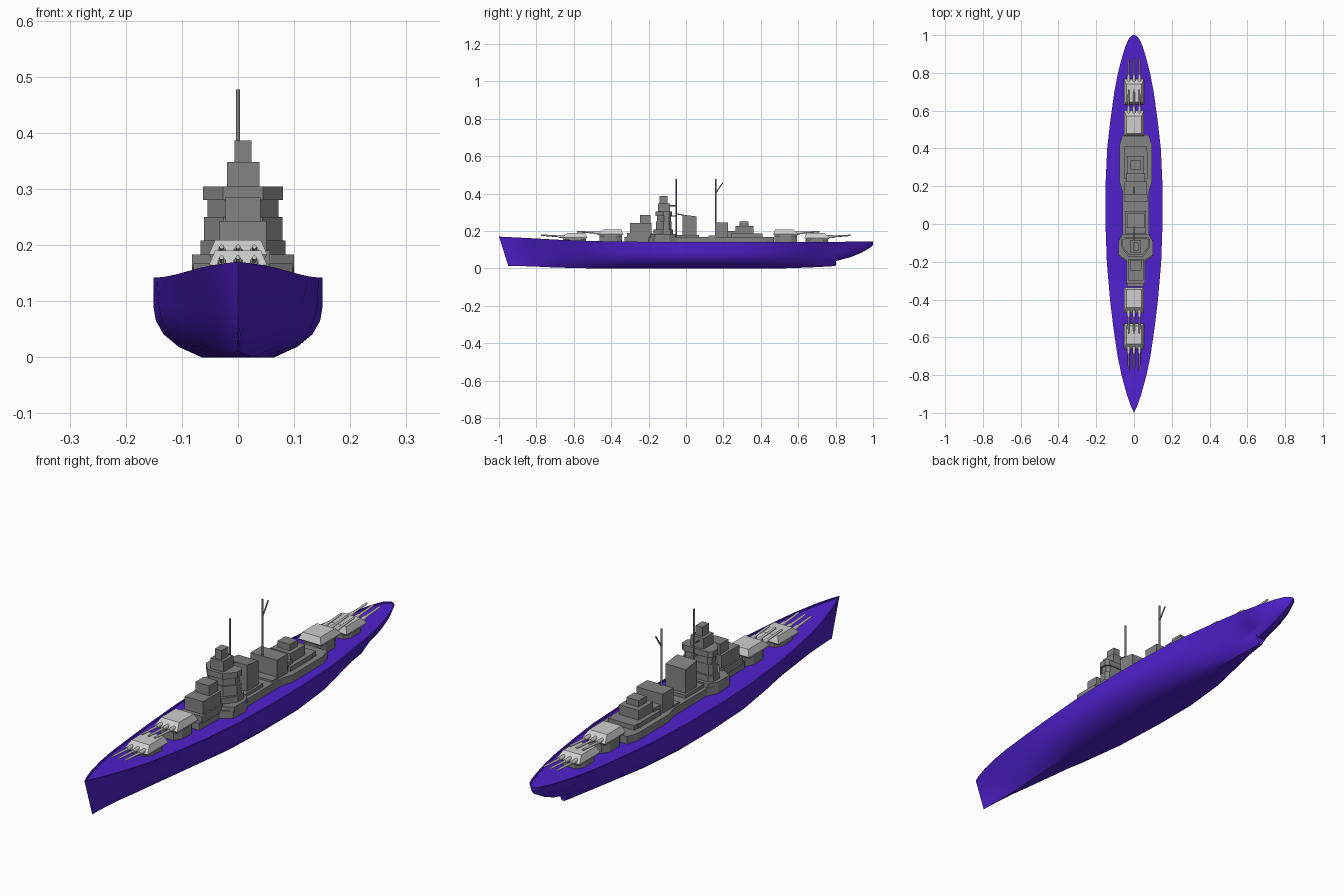
import bpy, bmesh
from mathutils import Vector

cube = bpy.data.objects.get("Cube")
if cube:
    bpy.data.objects.remove(cube, do_unlink=True)


def material(name, rgb):
    m = bpy.data.materials.new(name)
    m.use_nodes = True
    m.diffuse_color = (*rgb, 1)
    m.node_tree.nodes["Principled BSDF"].inputs["Base Color"].default_value = (*rgb, 1)
    return m


PURPLE = material("hull purple", (0.08, 0.015, 0.62))
GREY = material("superstructure grey", (0.23, 0.23, 0.23))
LIGHT = material("turret light grey", (0.62, 0.62, 0.62))
CX = 0.009  # superstructure sits slightly to the left


def loft(name, rings, mat, closed=True, smooth=False):
    """Skin a list of equal-length rings and cap both ends."""
    bm = bmesh.new()
    vs = [[bm.verts.new(p) for p in r] for r in rings]
    n = len(vs[0])
    for a, b in zip(vs, vs[1:]):
        for i in range(n):
            j = (i + 1) % n
            bm.faces.new((a[i], a[j], b[j], b[i]))
    bm.faces.new(vs[0][::-1])
    bm.faces.new(vs[-1])
    bmesh.ops.remove_doubles(bm, verts=bm.verts, dist=0.0001)
    bmesh.ops.recalc_face_normals(bm, faces=bm.faces)
    mesh = bpy.data.meshes.new(name)
    bm.to_mesh(mesh)
    bm.free()
    mesh.materials.append(mat)
    ob = bpy.data.objects.new(name, mesh)
    bpy.context.collection.objects.link(ob)
    if smooth:
        bpy.ops.object.select_all(action='DESELECT')
        ob.select_set(True)
        bpy.context.view_layer.objects.active = ob
        bpy.ops.object.shade_smooth_by_angle(angle=0.6)
    return ob


def prism(name, half, z0, z1, cx=CX, mat=GREY, z1_back=None):
    """Extrude a symmetric plan given as (half width, y) points."""
    outline = [(cx + w, y) for w, y in half] + [(cx - w, y) for w, y in reversed(half)]
    y_max, y_min = max(y for _, y in half), min(y for _, y in half)
    slope = 0 if z1_back is None else (z1_back - z1) / (y_max - y_min)
    return loft(name, [[(x, y, z0) for x, y in outline],
                       [(x, y, z1 + slope * (y - y_min)) for x, y in outline]], mat)


def box(name, w, y0, y1, z0, z1, **kw):
    return prism(name, [(w, y0), (w, y1)], z0, z1, **kw)


def rod(name, a, b, r, mat=GREY, r2=None):
    a, b = Vector(a), Vector(b)
    d = b - a
    bpy.ops.mesh.primitive_cone_add(vertices=10, radius1=r, radius2=r2 or r,
                                    depth=d.length, location=(a + b) / 2)
    ob = bpy.context.object
    ob.name = name
    ob.rotation_euler = d.to_track_quat('Z', 'Y').to_euler()
    ob.data.materials.append(mat)
    bpy.ops.object.shade_smooth_by_angle(angle=0.7)
    return ob


# Hull: stations of (y, half beam, deck height, keel height, fullness)
STATIONS = [
    (-1.0, 0.0, .17, .013, 0), (-.96, .018, .168, .013, 0), (-.9, .039, .165, .012, .03),
    (-.8, .066, .16, .009, .1), (-.7, .087, .154, .005, .25), (-.55, .109, .148, .001, .5),
    (-.4, .127, .144, 0, .75), (-.2, .144, .142, 0, .95), (0, .151, .142, 0, 1),
    (.2, .151, .142, 0, 1), (.4, .142, .142, 0, .85), (.55, .125, .142, .001, .6),
    (.7, .104, .142, .007, .3), (.8, .085, .142, .013, .1), (.803, .084, .142, .04, .35),
    (.88, .064, .143, .06, .45), (.94, .046, .144, .085, .5), (.98, .028, .145, .108, .5),
    (.995, .014, .145, .12, .5), (1.0, .004, .145, .127, .5),
]
FULL = [(.43, 0), (.7, .13), (.88, .29), (.97, .46), (1, .65), (1, 1)]
FINE = [(.03, 0), (.13, .13), (.27, .29), (.43, .46), (.62, .65), (1, 1)]
rings = []
for y, w, top, keel, f in STATIONS:
    rake = .05 * max(0, 1 - (y + 1) / .3)
    half = []
    for (xa, h), (xb, _) in zip(FULL, FINE):
        x = w * (xa * f + xb * (1 - f))
        half.append((x, y + rake * (1 - h), keel + (top - keel) * h))
    # low bulwark around the sunken deck
    inner = max(0, w - .006)
    half += [(inner, y, top), (inner, y, top - .006)]
    rings.append(half + [(-x, yy, z) for x, yy, z in reversed(half)])
loft("hull", rings, PURPLE, smooth=True)

# Deckhouse running along the middle
prism("main_deckhouse", [(.045, -.33), (.045, -.2), (.088, -.17), (.091, -.09), (.07, -.05),
                         (.07, .17), (.085, .22), (.085, .42), (.07, .47)], .13, .167)
prism("tower_platform", [(.05, -.19), (.091, -.165), (.091, -.09), (.07, -.055)], .16, .183)
box("forward_house", .048, -.315, -.18, .16, .19)
box("forward_house_middle", .042, -.3, -.185, .18, .243)
box("forward_house_top", .031, -.245, -.19, .24, .285)


# Bridge tower, stacked tiers with chamfered fronts
def tier(name, w, y0, y1, z0, z1):
    ym = y0 + (y1 - y0) * .5
    prism(name, [(w * .5, y0), (w, ym), (w, y1 - .012), (w * .8, y1)], z0, z1)


tier("tower_tier_1", .076, -.175, -.07, .18, .208)
tier("tower_tier_2", .07, -.16, -.078, .2, .25)
tier("tower_tier_3", .063, -.155, -.08, .245, .283)
tier("bridge_wings", .071, -.163, -.075, .28, .304)
box("tower_cabin", .029, -.15, -.085, .3, .348)
box("tower_lookout", .0155, -.142, -.098, .34, .386)

# Funnel
box("funnel", .046, -.02, .055, .16, .288, z1_back=.278)
box("funnel_base", .055, -.05, .07, .16, .18)

# Aft houses
box("aft_mast_house", .06, .155, .225, .16, .245)
box("aft_low_house", .063, .12, .16, .16, .175)
box("aft_link_house", .05, .22, .27, .16, .2)
box("aft_step_1", .063, .24, .385, .16, .186)
box("aft_step_2", .045, .265, .36, .18, .226)
box("aft_step_3", .028, .285, .335, .22, .252)
box("aft_step_rear", .06, .38, .41, .16, .186)

# Masts and struts
rod("fore_mast", (0, -.053, .16), (0, -.053, .477), .004)
rod("fore_mast_upper_strut", (0, -.053, .335), (0, -.1, .335), .003)
rod("fore_mast_lower_strut", (0, -.053, .28), (0, -.09, .28), .003)
rod("funnel_strut", (0, -.053, .292), (0, -.01, .284), .003)
rod("aft_mast", (0, .16, .16), (0, .16, .477), .004)
rod("aft_mast_gaff", (0, .16, .405), (0, .197, .458), .003)


# Gun turrets: d is the firing direction, yc the turret centre
def turret(name, yc, d, z, foot):
    def ring(w, front, back, zz):
        return [(-w, yc + d * front, zz), (w, yc + d * front, zz),
                (w, yc - d * back, zz), (-w, yc - d * back, zz)]

    loft(name, [ring(.046, .06, .055, z), ring(.052, .068, .067, z + .01),
                ring(.041, .04, .055, z + .036), ], LIGHT)
    f = .06
    prism(name + "_barbette", [(.03, yc - f), (.048, yc - f / 2), (.048, yc + f / 2), (.03, yc + f)],
          foot, z + .002, cx=0)
    for side, x in (("right", -.029), ("middle", 0), ("left", .029)):
        root, mid, tip = ((x, yc + d * a, z + b) for a, b in ((.04, .015), (.09, .018), (.18, .024)))
        rod(f"{name}_{side}_gun_sleeve", root, mid, .009, LIGHT, .007)
        rod(f"{name}_{side}_gun_barrel", mid, tip, .005, LIGHT, .004)


turret("fore_lower_turret", -.595, -1, .154, .135)
turret("fore_upper_turret", -.402, -1, .173, .13)
turret("aft_upper_turret", .533, 1, .173, .13)
turret("aft_lower_turret", .7, 1, .153, .13)
